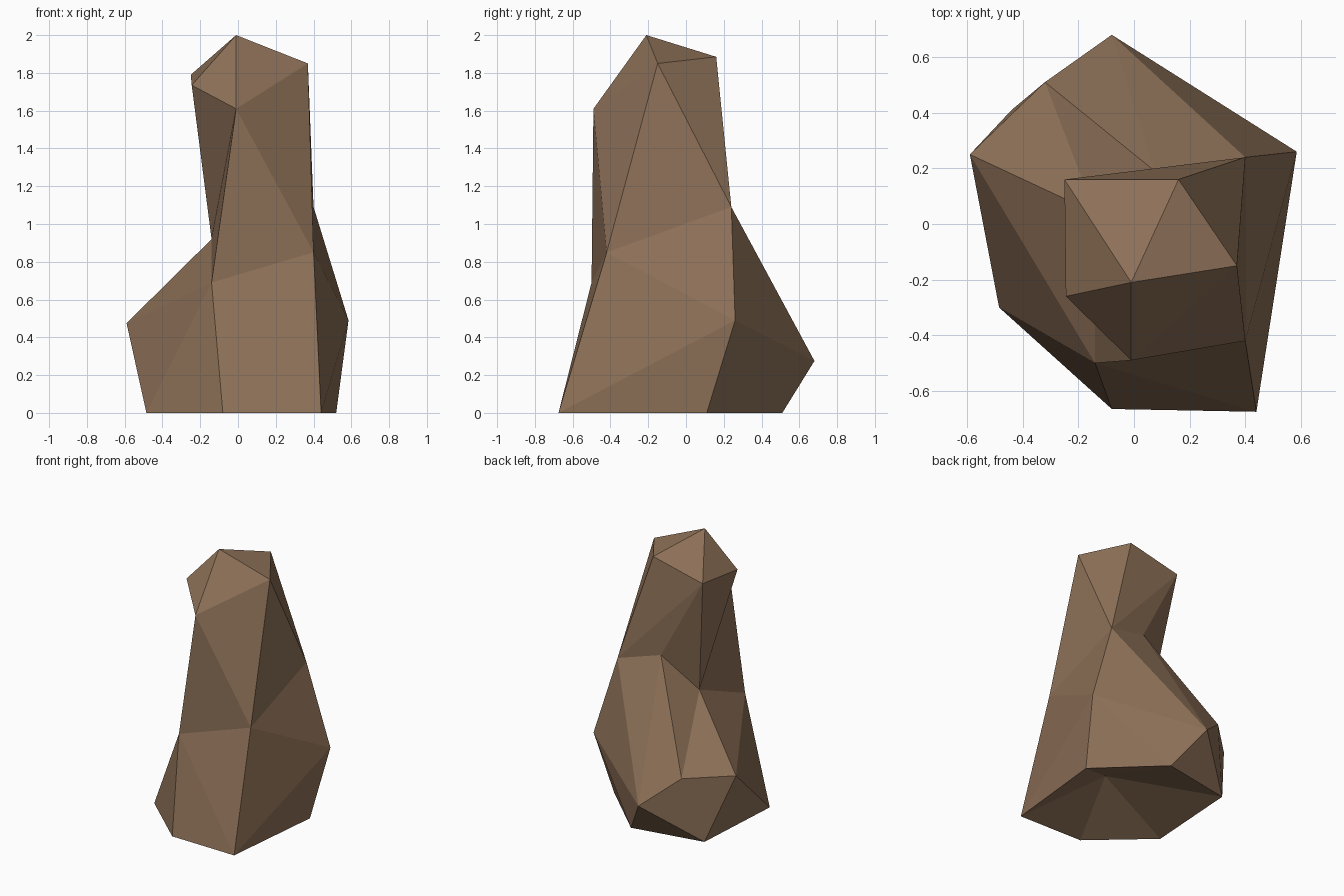
import bpy, bmesh

if "Cube" in bpy.data.objects:
    bpy.data.objects.remove(bpy.data.objects["Cube"])

# Rings of the rock, counterclockwise seen from above
cap = [(.37, -.15, 1.85), (.16, .16, 1.885), (-.25, .16, 1.79), (-.245, -.26, 1.735), (-.01, -.49, 1.61)]
waist = [(.40, -.42, .85), (.40, .24, 1.09), (.075, .19, 1.18), (-.14, .04, .92), (-.14, -.50, .69)]
hips = [(.585, .26, .49), (-.08, .68, .275), (-.32, .51, .48), (-.59, .25, .475)]
base = [(.44, -.675, 0), (.52, .11, 0), (.10, .51, 0), (-.44, .41, 0), (-.485, -.30, 0), (-.08, -.665, 0)]
peak = (-.01, -.21, 2.0)
hollow = (.13, -.15, .2)

bm = bmesh.new()


def ring(points):
    return [bm.verts.new(p) for p in points]


def strip(upper, lower, steps):
    """Triangles between two rings; each step advances the upper (u) or lower (l) ring."""
    i = j = 0
    for s in steps:
        a, b = upper[i % len(upper)], lower[j % len(lower)]
        if s == "u":
            i += 1
            c = upper[i % len(upper)]
        else:
            j += 1
            c = lower[j % len(lower)]
        if len({a, b, c}) == 3:
            bm.faces.new((a, b, c))


def fan(points, centre):
    c = bm.verts.new(centre)
    for a, b in zip(points, points[1:] + points[:1]):
        bm.faces.new((a, b, c))


cap, waist, hips, base = map(ring, (cap, waist, hips, base))
o, v, s, r, q, p = base

# Top, neck, body, foot and hollow underside
fan(cap, peak)
strip(cap, waist, "luulluullu")
strip(waist, [o] + hips + [q, p], "lululululllu")
strip([o] + hips + [q], [o, v, s, r, q], "ulluluulu")
fan(base, hollow)
bmesh.ops.recalc_face_normals(bm, faces=bm.faces[:])

mesh = bpy.data.meshes.new("rock")
bm.to_mesh(mesh)
bm.free()

# Single brown colour
mat = bpy.data.materials.new("brown stone")
mat.diffuse_color = (.27, .165, .097, 1)
mat.use_nodes = True
mat.node_tree.nodes["Principled BSDF"].inputs["Base Color"].default_value = mat.diffuse_color
mesh.materials.append(mat)
bpy.context.collection.objects.link(bpy.data.objects.new("rock", mesh))
